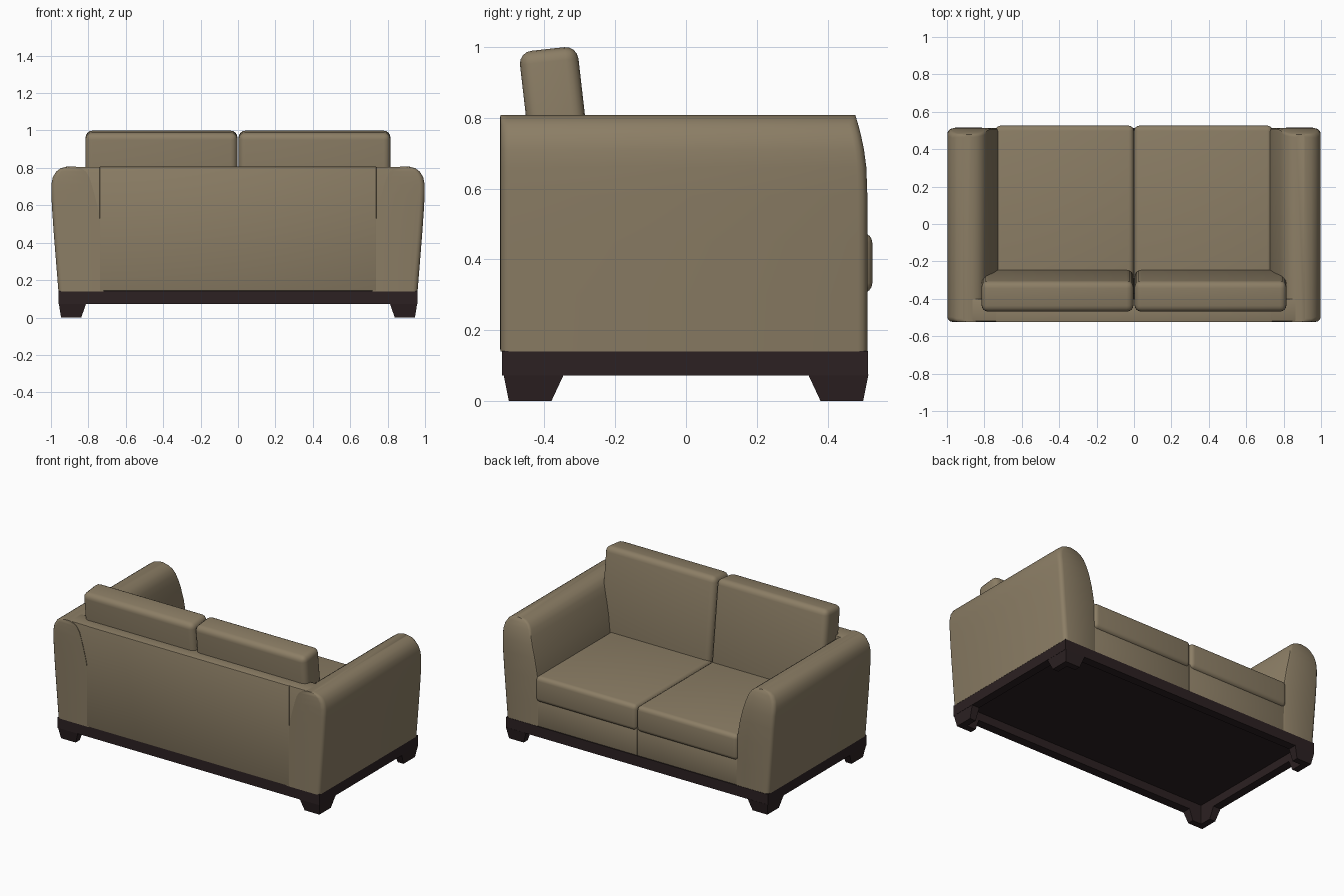
import bpy, bmesh, math
from mathutils import Vector

if "Cube" in bpy.data.objects:
    bpy.data.objects.remove(bpy.data.objects["Cube"])


def material(name, rgb):
    m = bpy.data.materials.new(name)
    m.diffuse_color = (*rgb, 1)
    m.use_nodes = True
    m.node_tree.nodes["Principled BSDF"].inputs["Base Color"].default_value = m.diffuse_color
    return m


FABRIC = material("tan fabric", (0.26, 0.207, 0.13))
WOOD = material("dark wood", (0.025, 0.015, 0.016))


def smooth(ob):
    bpy.ops.object.select_all(action='DESELECT')
    ob.select_set(True)
    bpy.context.view_layer.objects.active = ob
    bpy.ops.object.shade_smooth_by_angle(angle=math.radians(40))


def finish(bm, name, mat, bevel=0, segments=4):
    bmesh.ops.recalc_face_normals(bm, faces=bm.faces)
    me = bpy.data.meshes.new(name)
    bm.to_mesh(me)
    bm.free()
    ob = bpy.data.objects.new(name, me)
    bpy.context.collection.objects.link(ob)
    me.materials.append(mat)
    if bevel:
        b = ob.modifiers.new("rounding", 'BEVEL')
        b.width, b.segments = bevel, segments
        b.limit_method, b.angle_limit = 'ANGLE', math.radians(40)
        bpy.context.view_layer.objects.active = ob
        bpy.ops.object.modifier_apply(modifier="rounding")
        smooth(ob)
    return ob


def box(name, mat, x, y, z, bevel=0, shear=0, tilt=0, segments=4):
    """Box from ranges; shear moves y with height, tilt lifts the front."""
    bm = bmesh.new()
    bmesh.ops.create_cube(bm, size=1)
    for v in bm.verts:
        s = v.co + Vector((.5, .5, .5))
        v.co = [a + (b - a) * t for (a, b), t in zip((x, y, z), s)]
        v.co.y += shear * (v.co.z - z[0])
        v.co.z -= tilt * (1 - s.y)
    return finish(bm, name, mat, bevel, segments)


# Arms: rows of (height, inner x, outer x), front leaning back near the top
ROWS = [(.14, .72, .96), (.3, .722, .973), (.45, .725, .985), (.58, .748, .994),
        (.66, .768, .998), (.71, .782, .998), (.75, .795, .99), (.78, .813, .972),
        (.798, .838, .948), (.807, .868, .915)]


def arm(name, side):
    bm = bmesh.new()
    grid = []
    for z, xi, xo in ROWS:
        lean = .034 * max(0, (z - .6) / .207) ** 2
        r = .026 if z < .79 else .018
        front, back = .512 - lean, -.523
        # outline with rounded outer corners and a small inner front corner
        pts = [(xi, back)]
        for cy, start in ((back + r, -90), (front - r, 0)):
            pts += [(xo - r + r * math.cos(math.radians(start + a)),
                     cy + r * math.sin(math.radians(start + a))) for a in (0, 30, 60, 90)]
        q = .014
        pts += [(xi + q - q * math.sin(math.radians(a)),
                 front - q + q * math.cos(math.radians(a))) for a in (0, 45, 90)]
        grid.append([bm.verts.new((side * x, y, z)) for x, y in pts])
    n = len(grid[0])
    for a, b in zip(grid, grid[1:]):
        for i in range(n):
            j = (i + 1) % n
            bm.faces.new((a[i], a[j], b[j], b[i]))
    bm.faces.new(grid[0])
    bm.faces.new(grid[-1])
    smooth(finish(bm, name, FABRIC))


# Tapered corner leg with an L-shaped plan
def leg(name, sx, sy):
    bm = bmesh.new()
    t = .055
    rings = []
    for z, x0, x1, y0, y1 in ((0, .838, .946, .38, .5), (.075, .812, .958, .345, .515)):
        plan = ((x0, y1), (x0, .513 - t), (.958 - t, .513 - t), (.958 - t, y0), (x1, y0), (x1, y1))
        rings.append([bm.verts.new((sx * x, sy * y, z)) for x, y in plan])
    for i in range(6):
        j = (i + 1) % 6
        bm.faces.new((rings[0][i], rings[0][j], rings[1][j], rings[1][i]))
    for r in rings:
        bm.faces.new(r)
    finish(bm, name, WOOD)


# Back of the sofa
box("back_core", FABRIC, (-.87, .87), (-.52, -.4), (.14, .806), .006, segments=2)
box("back_panel", FABRIC, (-.74, .74), (-.525, -.42), (.142, .807), .005, segments=2)

for side, word in ((-1, "left"), (1, "right")):
    def span(a, b):
        return tuple(sorted((side * a, side * b)))

    arm(word + "_arm", side)
    box(word + "_front_rail", FABRIC, span(.001, .78), (-.42, .509), (.14, .33), .004, segments=2)
    box(word + "_seat_cushion", FABRIC, span(.001, .74), (-.4, .526), (.305, .475), .028)
    box(word + "_back_cushion", FABRIC, span(.003, .815), (-.408, -.243), (.44, 1.003),
        .036, shear=-.115, tilt=.018)
    # wooden side rail and legs
    box(word + "_base_rail", WOOD, span(.904, .959), (-.519, .514), (.073, .142))
    leg(word + "_back_leg", side, -1)
    leg(word + "_front_leg", side, 1)

# Wooden front and back rails and recessed underside
box("base_rail_back", WOOD, (-.91, .91), (-.519, -.46), (.073, .142))
box("base_rail_front", WOOD, (-.91, .91), (.458, .514), (.073, .142))
box("underside", WOOD, (-.91, .91), (-.465, .465), (.128, .141))
